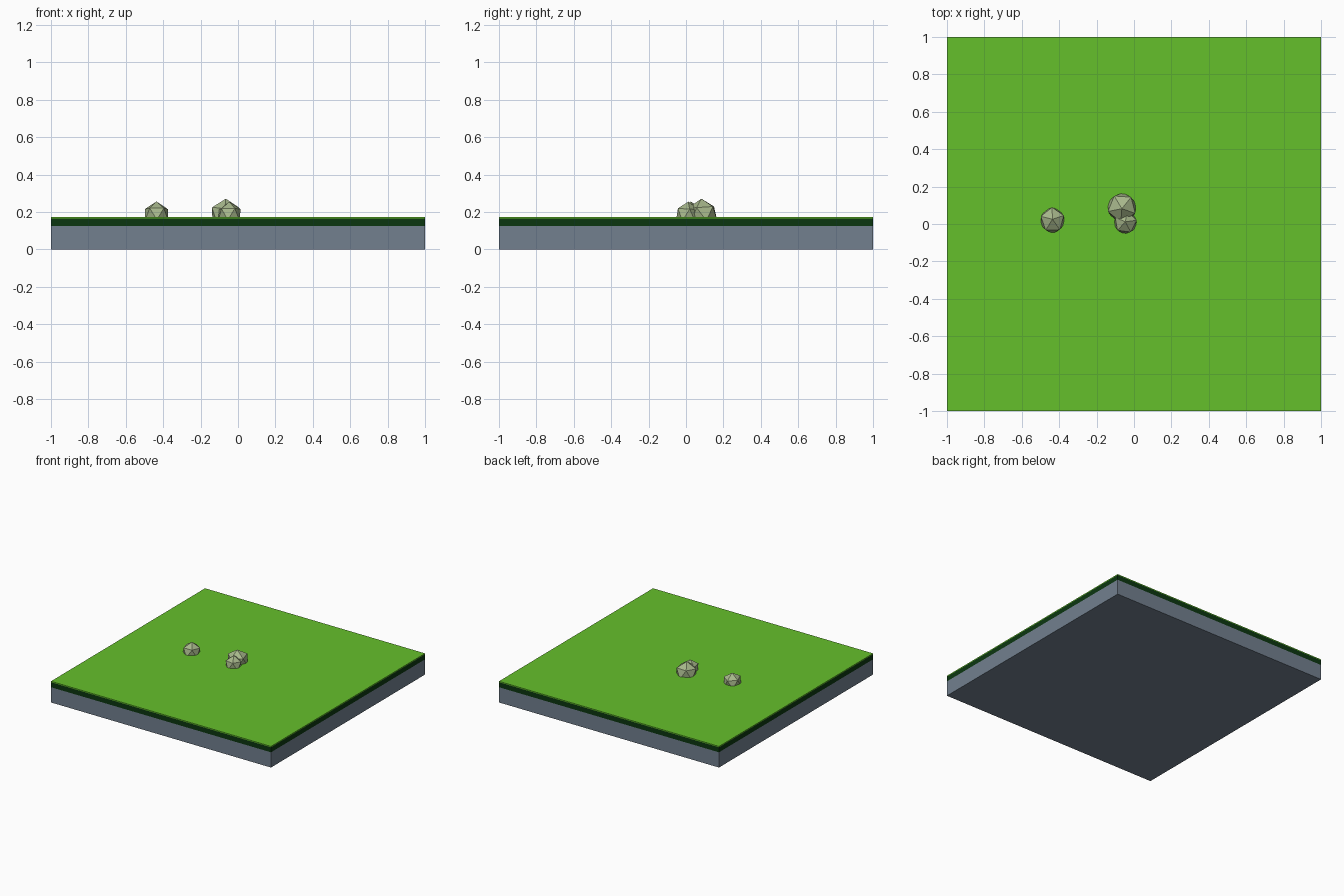
import bpy, bmesh, math
from mathutils import Matrix

if "Cube" in bpy.data.objects:
    bpy.data.objects.remove(bpy.data.objects["Cube"])


def material(name, r, g, b):
    """Flat material from 0-255 sRGB values, stored as linear."""
    def lin(c):
        c /= 255
        return c / 12.92 if c <= 0.04045 else ((c + 0.055) / 1.055) ** 2.4
    m = bpy.data.materials.new(name)
    m.diffuse_color = (lin(r), lin(g), lin(b), 1)
    m.use_nodes = True
    m.node_tree.nodes["Principled BSDF"].inputs["Base Color"].default_value = m.diffuse_color
    return m


stone = material("slate_grey", 114, 128, 143)
soil = material("dark_green", 11, 54, 16)
grass = material("grass_green", 101, 192, 43)
rock = material("pale_moss_grey", 168, 184, 140)


def finish(name, bm, mat):
    mesh = bpy.data.meshes.new(name)
    bm.to_mesh(mesh)
    bm.free()
    mesh.materials.append(mat)
    obj = bpy.data.objects.new(name, mesh)
    bpy.context.collection.objects.link(obj)
    return obj


def slab(name, z0, z1, mat):
    bm = bmesh.new()
    bmesh.ops.create_cube(bm, size=1, matrix=Matrix.Translation((0, 0, (z0 + z1) / 2))
                          @ Matrix.Diagonal((2, 2, z1 - z0, 1)))
    return finish(name, bm, mat)


def boulder(name, x, y, z, rx, ry, rz, turn, tilt):
    bm = bmesh.new()
    bmesh.ops.create_icosphere(
        bm, subdivisions=1, radius=1,
        matrix=Matrix.Translation((x, y, z)) @ Matrix.Diagonal((rx, ry, rz, 1))
        @ Matrix.Rotation(math.radians(tilt), 4, 'X')
        @ Matrix.Rotation(math.radians(turn), 4, 'Z'))
    return finish(name, bm, rock)


# Layered ground tile
slab("stone_base", 0, 0.125, stone)
slab("soil_layer", 0.125, 0.166, soil)
slab("grass_top", 0.166, 0.174, grass)

# Low-poly rocks half sunk in the grass
boulder("single_rock", -0.436, 0.02, 0.185, 0.072, 0.075, 0.071, 20, -4)
boulder("large_rock", -0.065, 0.088, 0.188, 0.086, 0.085, 0.083, 50, 4)
boulder("small_rock", -0.046, 0.008, 0.184, 0.068, 0.067, 0.071, 10, -3)
